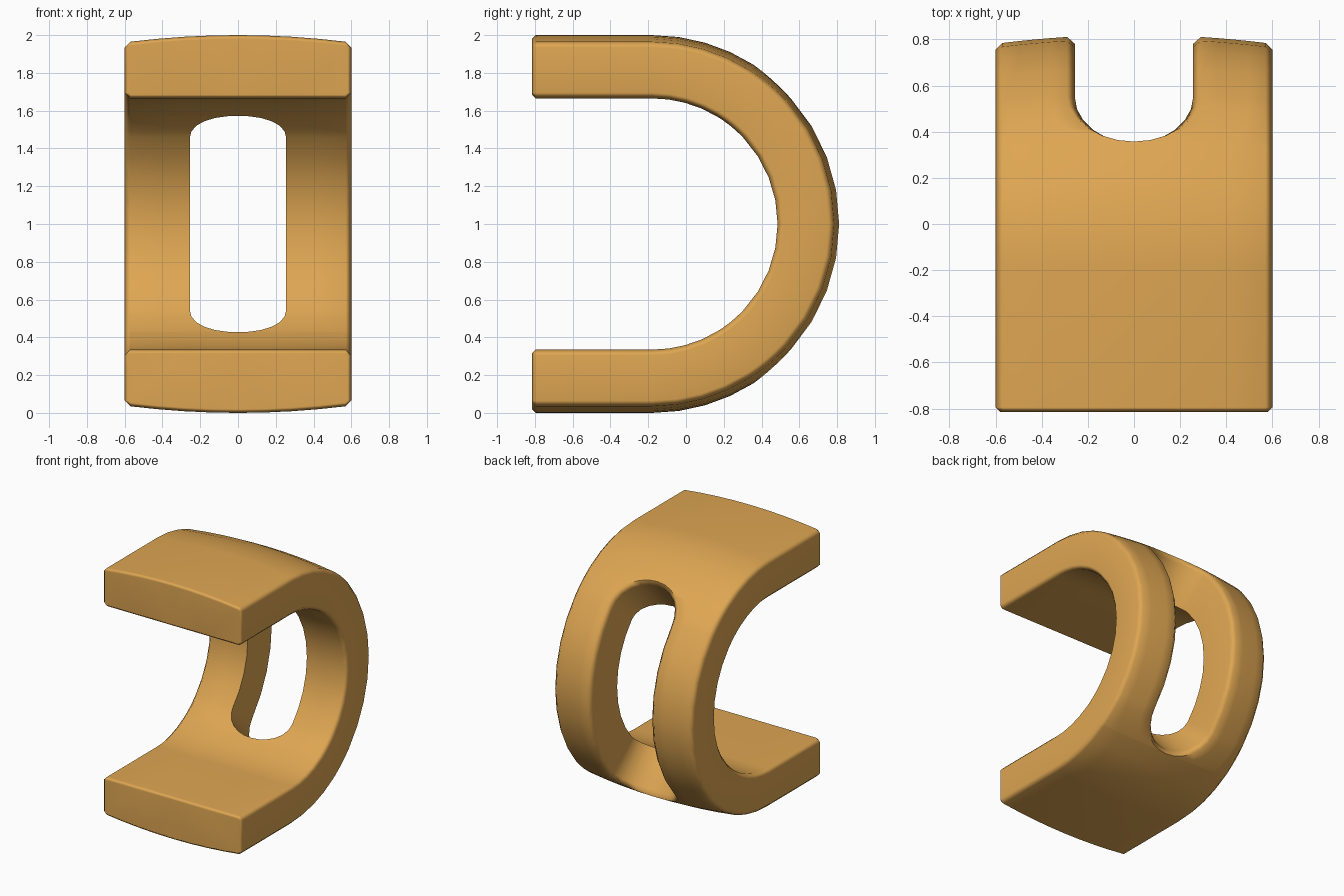
import bpy, bmesh, math

if "Cube" in bpy.data.objects:
    bpy.data.objects.remove(bpy.data.objects["Cube"])

YC = -0.18                      # centre of the bend along y
R_OUT, R_IN = 1.0, 0.665        # bend radii (outer at crown, inner)
HALF, BEV = 0.60, 0.03          # half width, edge chamfer
ARM_END = -0.815                # open end of the arms
CORNER = 0.27                   # share of the slot length used by each rounded end


def slot_width(t, w):
    """Half width of the slot at t (-1..1 from tip to tip)."""
    d = 1 - abs(t)
    if d <= 0:
        return 0.0
    if d >= CORNER:
        return w
    return w * math.sqrt(1 - ((CORNER - d) / CORNER) ** 2)


def crown(x):
    return R_OUT - 0.035 * (x / 0.57) ** 2


def section(t, shrink):
    """Half cross-section as (x, radius, slot tip angle)."""
    wo, wi = slot_width(t, 0.29), slot_width(t, 0.255)
    edge = HALF - BEV
    pts = []
    for k in range(5):
        x = wo + (edge - wo) * k / 4
        pts.append((x, crown(x) - shrink, 57.5))
    pts.append((HALF - shrink, crown(edge) - BEV, 58))
    pts.append((HALF - shrink, R_IN + BEV, 58.5))
    for k in range(3):
        pts.append((edge + (wi - edge) * k / 2, R_IN + shrink, 59.5))
    pts.append((wi, R_OUT - 0.04, 56.5))
    return pts


# rows along the U: (t, u, y) = slot position, share of the bend past the slot, arm position
ends = [1 - CORNER * f for f in (0, 0.03, 0.12, 0.28, 0.5, 0.75, 1)]
mids = [(1 - CORNER) * k / 4 for k in range(3, -1, -1)]
upper = [(1, 1, ARM_END, 0.02), (1, 1, ARM_END + 0.02, 0), (1, 1, YC, 0)]
upper += [(1, u, None, 0) for u in (0.75, 0.5, 0.25)]
upper += [(t, 0, None, 0) for t in ends + mids]
rows = [(r, 1) for r in upper] + [(r, -1) for r in reversed(upper[:-1])]

# curved clip body, right half
bm = bmesh.new()
grid = []
for (t, u, y, shrink), side in rows:
    ring = []
    for x, r, tip in section(t, shrink):
        a = math.radians(t * tip + u * (90 - tip))
        py = y if y is not None else YC + r * math.cos(a)
        ring.append(bm.verts.new((x, py, 1 + side * r * math.sin(a))))
    grid.append((ring, t))

n = len(grid[0][0])
for (a, ta), (b, tb) in zip(grid, grid[1:]):
    in_slot = min(ta, tb) < 1
    for i in range(n if in_slot else n - 2):
        j = (i + 1) % n
        bm.faces.new((a[i], a[j], b[j], b[i]))
for ring, _ in (grid[0], grid[-1]):
    bm.faces.new(ring[:n - 1])
bmesh.ops.delete(bm, geom=[v for v in bm.verts if not v.link_faces], context='VERTS')
bmesh.ops.recalc_face_normals(bm, faces=bm.faces)
# make sure the crown points outward
top = max(bm.faces, key=lambda f: f.calc_center_median().z)
if top.normal.z < 0:
    bmesh.ops.reverse_faces(bm, faces=bm.faces)

mesh = bpy.data.meshes.new("curved_clip")
bm.to_mesh(mesh)
bm.free()
clip = bpy.data.objects.new("curved_clip", mesh)
bpy.context.collection.objects.link(clip)

mat = bpy.data.materials.new("amber")
mat.diffuse_color = (0.73, 0.38, 0.085, 1)
mat.use_nodes = True
mat.node_tree.nodes["Principled BSDF"].inputs["Base Color"].default_value = mat.diffuse_color
mesh.materials.append(mat)

# smooth chamfers, then mirror to the left half
bpy.context.view_layer.objects.active = clip
clip.select_set(True)
bpy.ops.object.shade_smooth_by_angle(angle=math.radians(55))
mirror = clip.modifiers.new("mirror", 'MIRROR')
mirror.use_axis = (True, False, False)
mirror.merge_threshold = 0.0005
weighted = clip.modifiers.new("weighted_normals", 'WEIGHTED_NORMAL')
weighted.keep_sharp = True
